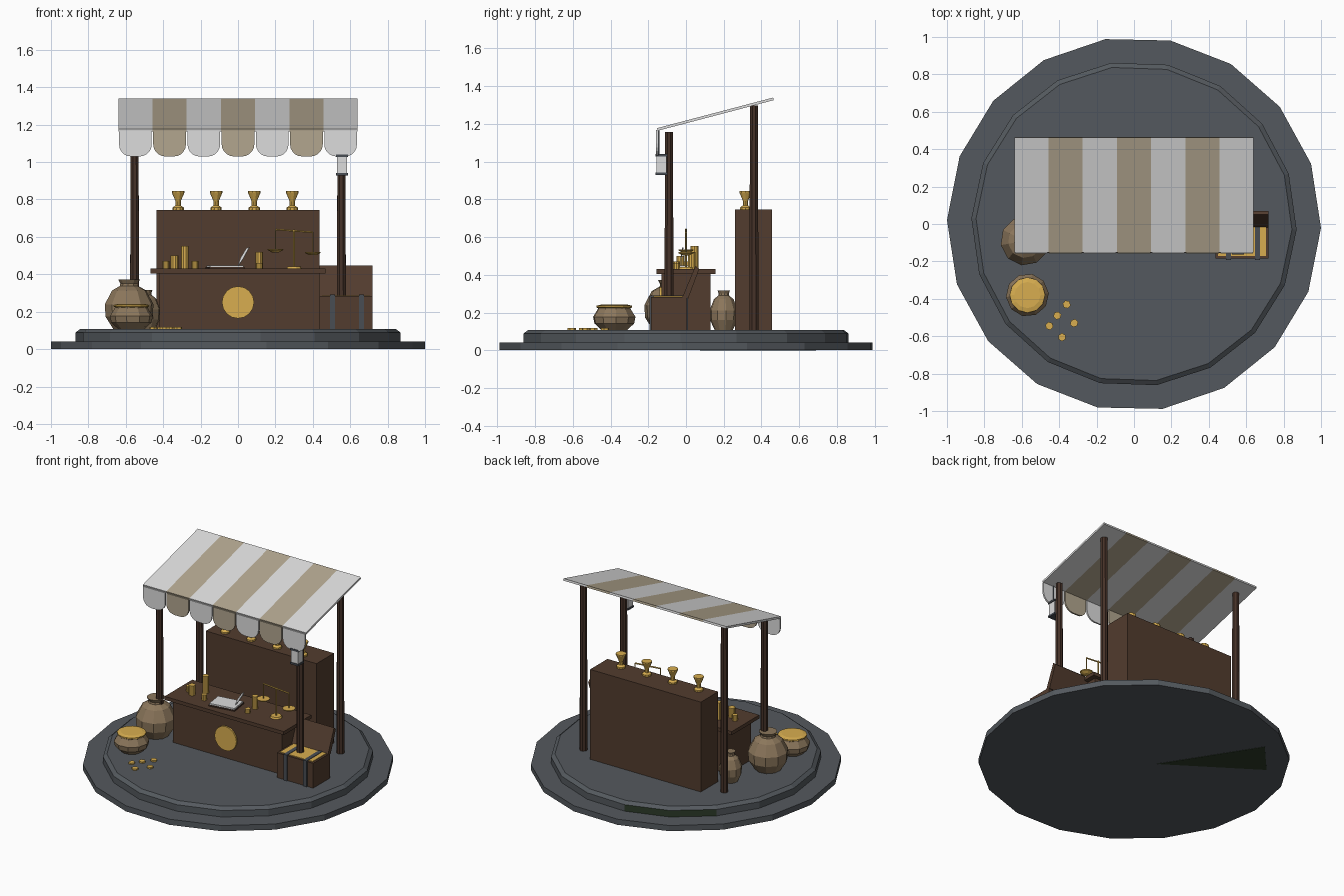
import bpy, bmesh, math
from mathutils import Vector, Matrix

if "Cube" in bpy.data.objects:
    bpy.data.objects.remove(bpy.data.objects["Cube"])


def material(name, rgb):
    m = bpy.data.materials.new(name)
    m.diffuse_color = (*[((c / 255 + 0.055) / 1.055) ** 2.4 for c in rgb], 1)
    m.use_nodes = True
    m.node_tree.nodes["Principled BSDF"].inputs["Base Color"].default_value = m.diffuse_color
    return m


STONE = material("grey stone", (84, 89, 94))
MOSS = material("dark moss", (44, 58, 40))
WOOD = material("brown wood", (82, 60, 46))
POST = material("dark wood", (70, 50, 40))
WHITE = material("white cloth", (220, 220, 220))
TAN = material("tan cloth", (178, 166, 143))
GOLD = material("gold", (216, 174, 80))
CLAY = material("brown clay", (140, 119, 92))
IRON = material("dark iron", (72, 77, 84))
BLACK = material("dark lining", (42, 34, 28))


def finish(name, bm, mats):
    bmesh.ops.recalc_face_normals(bm, faces=bm.faces)
    me = bpy.data.meshes.new(name)
    bm.to_mesh(me)
    bm.free()
    for m in mats:
        me.materials.append(m)
    ob = bpy.data.objects.new(name, me)
    bpy.context.collection.objects.link(ob)
    return ob


def box(name, lo, hi, mat, rot=None):
    """Box between two corners, optionally turned about its centre."""
    lo, hi = Vector(lo), Vector(hi)
    bm = bmesh.new()
    bmesh.ops.create_cube(bm, size=1)
    bmesh.ops.scale(bm, vec=hi - lo, verts=bm.verts)
    if rot:
        bmesh.ops.rotate(bm, matrix=rot, verts=bm.verts)
    bmesh.ops.translate(bm, vec=(lo + hi) / 2, verts=bm.verts)
    return finish(name, bm, [mat])


def lathe(name, at, profile, mats, sides=8, phase=0, rule=None, rot=None):
    """Turn (radius, height) points around z; both ends are capped."""
    bm = bmesh.new()
    rings = []
    for r, z in profile:
        rings.append([bm.verts.new((r * math.cos(a), r * math.sin(a), z))
                      for a in (math.radians(phase) + math.tau * i / sides for i in range(sides))])
    for a, b in zip(rings, rings[1:]):
        for i in range(sides):
            j = (i + 1) % sides
            bm.faces.new((a[i], a[j], b[j], b[i]))
    bm.faces.new(rings[0])
    bm.faces.new(rings[-1])
    if rule:
        for f in bm.faces:
            f.material_index = rule(f.calc_center_median())
    if rot:
        bmesh.ops.rotate(bm, matrix=rot, verts=bm.verts)
    bmesh.ops.translate(bm, vec=at, verts=bm.verts)
    return finish(name, bm, mats)


def prism(name, points, offset, mat):
    """Extrude a flat outline of 3D points along an offset."""
    bm = bmesh.new()
    f = bm.faces.new([bm.verts.new(p) for p in points])
    new = bmesh.ops.extrude_face_region(bm, geom=[f], use_keep_orig=True)
    bmesh.ops.translate(bm, vec=offset, verts=[v for v in new["geom"] if isinstance(v, bmesh.types.BMVert)])
    return finish(name, bm, [mat])


def rod(name, a, b, r, mat, sides=6):
    d = Vector(b) - Vector(a)
    return lathe(name, a, [(r, 0), (r, d.length)], [mat], sides,
                 rot=d.to_track_quat('Z', 'Y').to_matrix())


# Round two-step base with a mossy patch
def mossy(c):
    ang = math.degrees(math.atan2(c.y, c.x))
    return int(c.z < 0.09 and math.hypot(c.x, c.y) > 0.5 and 98 < ang < 138)


lathe("lower_base", (0, 0, 0), [(1, 0.002), (1, 0.042)], [STONE], 18, -1.2)
lathe("upper_base", (0, 0, 0), [(0.87, 0.041), (0.87, 0.088), (0.845, 0.107)],
      [STONE, MOSS], 18, -2, mossy)
prism("moss_patch", [(-0.13, 0.075, 0), (-0.52, 0.69, 0), (-0.72, 0.47, 0)], (0, 0, 0.003), MOSS)
G = 0.107

# Posts
for s in (-1, 1):
    side = "left" if s < 0 else "right"
    lathe("front_post_" + side, (s * 0.553, -0.09, G), [(0.026, 0), (0.023, 1.05)], [POST], 8, 22.5)
    lathe("back_post_" + side, (s * 0.553, 0.36, G), [(0.026, 0), (0.023, 1.19)], [POST], 8, 22.5)

# Striped awning with scalloped valance
W = 1.28 / 7
for i in range(7):
    x = -0.64 + i * W
    cloth = TAN if i % 2 else WHITE
    prism("awning_stripe", [(x, -0.15, 1.163), (x + W, -0.15, 1.163), (x + W, 0.465, 1.325), (x, 0.465, 1.325)],
          (0, -0.003, 0.014), cloth)
    mid, half, r = x + W / 2, W / 2 - 0.004, 0.065
    arc = [(r * math.cos(k * math.pi / 10), r * math.sin(k * math.pi / 10)) for k in range(6)]
    right = [(mid + half - r + c, 1.03 + r - q) for c, q in arc]
    left = [(2 * mid - px, pz) for px, pz in reversed(right)]
    outline = [(mid - half, 1.168), (mid + half, 1.168)] + right + left
    prism("valance_scallop", [(px, -0.158, pz) for px, pz in outline], (0, 0.011, 0), cloth)

# Hanging lantern
LX, LY = 0.555, -0.13
box("lantern_glass", (LX - 0.027, LY - 0.027, 0.94), (LX + 0.027, LY + 0.027, 1.03), WHITE)
for z in (0.928, 1.027):
    box("lantern_cap", (LX - 0.032, LY - 0.032, z), (LX + 0.032, LY + 0.032, z + 0.013), IRON)
rod("lantern_hanger", (LX, LY - 0.015, 1.03), (LX, LY - 0.015, 1.168), 0.004, IRON)

# Back cabinet with goblets
box("back_cabinet", (-0.435, 0.26, G), (0.435, 0.455, 0.745), WOOD)
for x in (-0.32, -0.117, 0.087, 0.29):
    lathe("goblet", (x, 0.315, 0.745),
          [(0.03, 0), (0.03, 0.012), (0.015, 0.022), (0.014, 0.045), (0.02, 0.06), (0.034, 0.092), (0.034, 0.1)],
          [GOLD], 10)

# Counter with medallion
box("counter_body", (-0.42, -0.13, G), (0.435, 0.13, 0.407), WOOD)
box("counter_top", (-0.468, -0.155, 0.405), (0.468, 0.155, 0.43), WOOD)
lathe("medallion", (0, -0.129, 0.25), [(0.086, 0), (0.086, 0.012)], [GOLD], 16,
      rot=Matrix.Rotation(math.pi / 2, 3, 'X'))

# Coin stacks on the counter
C = 0.43
for x, y, r, h in ((-0.385, 0.0, 0.018, 0.04), (-0.34, -0.03, 0.022, 0.07), (-0.285, 0.045, 0.021, 0.122),
                   (-0.23, -0.05, 0.018, 0.04), (0.113, 0.03, 0.02, 0.09), (0.113, -0.05, 0.018, 0.03)):
    lathe("coin_stack", (x, y, C), [(r, 0), (r, h)], [GOLD], 10)

# Open ledger and quill
tilt = Matrix.Rotation(0.15, 3, 'Z')
box("ledger_cover", (-0.165, -0.1, C), (0.025, 0.035, C + 0.008), POST, tilt)
box("ledger_pages", (-0.16, -0.095, C + 0.007), (0.02, 0.03, C + 0.018), WHITE, tilt)
prism("quill", [(0.0, -0.03, C + 0.015), (0.025, -0.03, C + 0.05), (0.06, -0.02, C + 0.115),
                (0.045, -0.02, C + 0.11), (0.012, -0.03, C + 0.055)], (0.002, 0.006, 0), WHITE)

# Balance scale
SX = 0.3
lathe("scale_base", (SX, 0, C), [(0.04, 0), (0.035, 0.012)], [GOLD], 10)
rod("scale_column", (SX, 0, C), (SX, 0, 0.64), 0.006, GOLD)
rod("scale_beam", (SX - 0.1, 0, 0.64), (SX + 0.1, 0, 0.625), 0.005, GOLD)
for x, top in ((SX - 0.1, 0.64), (SX + 0.1, 0.625)):
    z = top - 0.105
    lathe("scale_pan", (x, 0, z - 0.018), [(0.018, 0), (0.041, 0.012), (0.043, 0.018)], [GOLD], 10)
    rod("scale_string", (x, 0, z), (x, 0, top), 0.003, GOLD)

# Clay jars
JAR = [(0.65, 0), (0.97, 0.25), (1, 0.5), (0.7, 0.78), (0.38, 0.87), (0.36, 0.92), (0.45, 1)]
for name, x, y, r, h in (("large_jar", -0.582, -0.09, 0.132, 0.265), ("rear_jar", -0.49, 0.2, 0.075, 0.21)):
    lathe(name, (x, y, G), [(a * r, b * h) for a, b in JAR], [CLAY], 10, 10)
lathe("open_jar", (-0.57, -0.38, G),
      [(0.07, 0), (0.108, 0.035), (0.115, 0.07), (0.09, 0.11), (0.088, 0.12)], [CLAY], 10, 5)
lathe("jar_gold_fill", (-0.57, -0.38, G + 0.115), [(0.085, 0), (0.095, 0.006), (0.095, 0.014), (0.07, 0.02)],
      [GOLD], 12)

# Scattered coins
for x, y in ((-0.36, -0.43), (-0.41, -0.49), (-0.32, -0.53), (-0.453, -0.545), (-0.385, -0.605)):
    lathe("loose_coin", (x, y, G), [(0.022, 0), (0.022, 0.01)], [GOLD], 6, 700 * x)

# Treasure chest with raised lid
X0, X1, Y0, Y1, ZT = 0.435, 0.72, -0.185, 0.005, 0.283
box("chest_body", (X0, Y0, G), (X1, Y1, ZT - 0.01), WOOD)
for x in (X0, X1 - 0.014):
    box("chest_rim_side", (x, Y0, ZT - 0.012), (x + 0.014, Y1, ZT), WOOD)
for y in (Y0, Y1 - 0.014):
    box("chest_rim", (X0, y, ZT - 0.012), (X1, y + 0.014, ZT), WOOD)
box("chest_gold", (X0 + 0.014, Y0 + 0.014, ZT - 0.012), (X1 - 0.014, Y1 - 0.014, ZT + 0.005), GOLD)
for x in (0.505, 0.66):
    box("chest_strap", (x - 0.014, Y0 - 0.008, G), (x + 0.014, Y1 + 0.006, ZT + 0.008), IRON)
prism("chest_lid", [(X0, -0.02, 0.28), (X0, 0.012, 0.275), (X0, 0.07, 0.43), (X0, 0.05, 0.447)],
      (X1 - X0, 0, 0), WOOD)
